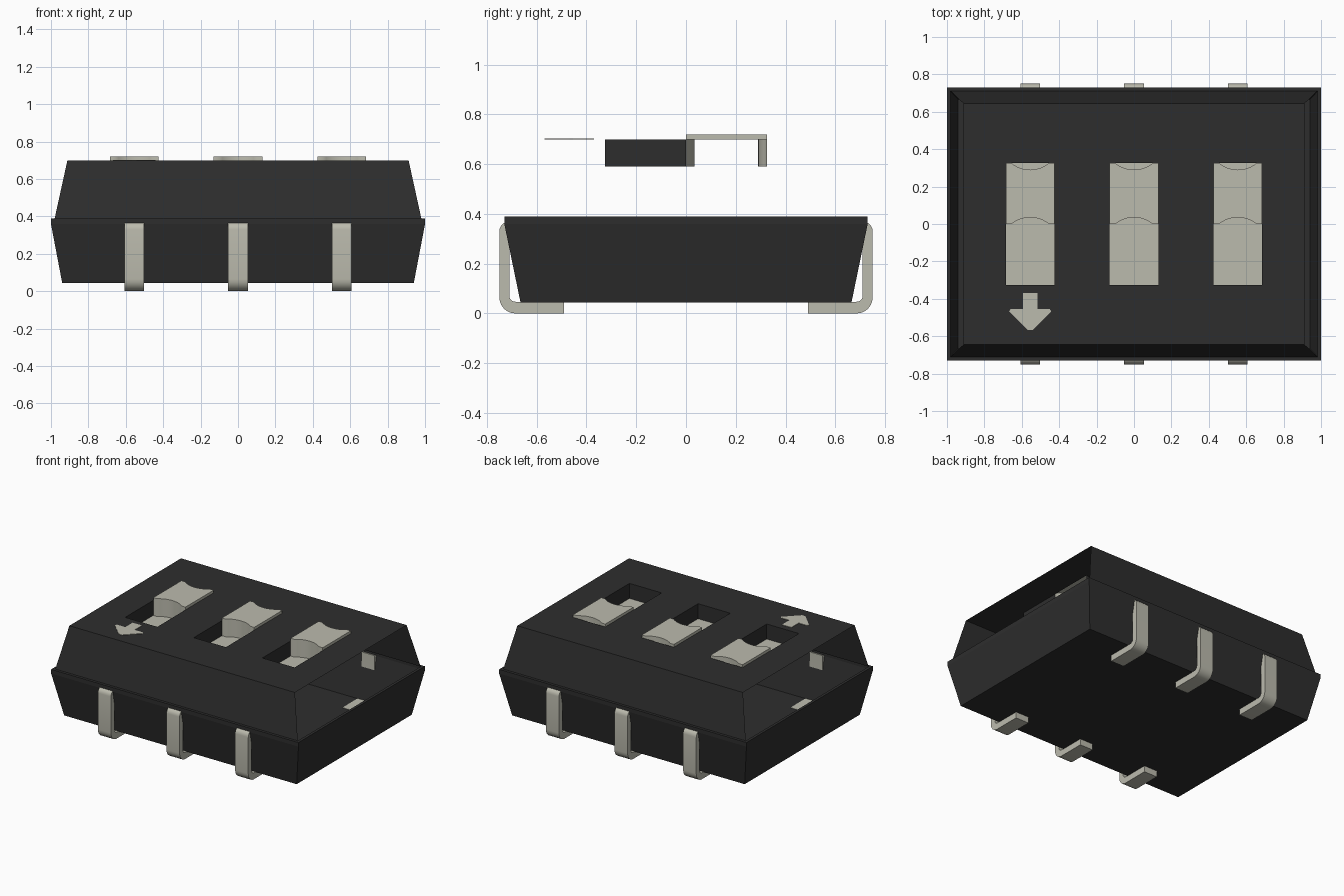
import bpy, bmesh, math

cube = bpy.data.objects.get("Cube")
if cube:
    bpy.data.objects.remove(cube, do_unlink=True)


def material(name, rgb):
    m = bpy.data.materials.new(name)
    m.use_nodes = True
    m.diffuse_color = (*rgb, 1)
    b = m.node_tree.nodes["Principled BSDF"]
    b.inputs["Base Color"].default_value = (*rgb, 1)
    b.inputs["Roughness"].default_value = 0.6
    return m


DARK = material("charcoal plastic", (0.027, 0.027, 0.027))
LIGHT = material("pale metal", (0.50, 0.495, 0.42))
CENTRES = (-0.555, 0.0, 0.555)
HALF_W, HALF_L = 0.13, 0.325          # switch opening
TOP, POCKET, RAISED = 0.70, 0.59, 0.72


def finish(bm, name, mat, smooth=False, recalc=False):
    bmesh.ops.remove_doubles(bm, verts=bm.verts, dist=1e-5)
    if recalc:
        bmesh.ops.recalc_face_normals(bm, faces=bm.faces)
    me = bpy.data.meshes.new(name)
    bm.to_mesh(me)
    bm.free()
    ob = bpy.data.objects.new(name, me)
    bpy.context.collection.objects.link(ob)
    me.materials.append(mat)
    if smooth:
        bpy.ops.object.select_all(action='DESELECT')
        ob.select_set(True)
        bpy.context.view_layer.objects.active = ob
        bpy.ops.object.shade_smooth_by_angle(angle=math.radians(35))
    return ob


def face(bm, pts):
    return bm.faces.new([bm.verts.new(p) for p in pts])


def ring(hx, hy, z):
    return [(-hx, -hy, z), (hx, -hy, z), (hx, hy, z), (-hx, hy, z)]


def wall(bm, a, b, z0, z1):
    face(bm, [(*a, z0), (*b, z0), (*b, z1), (*a, z1)])


def prism(bm, outline, axis_pts):
    """Solid between two placements of an outline."""
    a, b = [[f(p) for p in outline] for f in axis_pts]
    face(bm, a)
    face(bm, b[::-1])
    for i in range(len(a)):
        j = (i + 1) % len(a)
        face(bm, [a[i], b[i], b[j], a[j]])


# Lower tray: floor, flared walls, rim band and narrow ledge, open on top
bm = bmesh.new()
rings = [ring(0.94, 0.665, 0.045), ring(1.0, 0.73, 0.36),
         ring(1.0, 0.73, 0.39), ring(0.98, 0.71, 0.39)]
face(bm, rings[0][::-1])
for lo, hi in zip(rings, rings[1:]):
    for i in range(4):
        j = (i + 1) % 4
        face(bm, [lo[i], lo[j], hi[j], hi[i]])
finish(bm, "lower_tray", DARK)

# Upper cover: sloped front and back, open ends, top with three openings
bm = bmesh.new()
lo, hi = ring(0.98, 0.71, 0.39), ring(0.912, 0.645, TOP)
for i in (0, 2):
    face(bm, [lo[i], lo[i + 1], hi[i + 1], hi[i]] if i == 0
         else [lo[2], lo[3], hi[3], hi[2]])
xs = [-0.912] + [c + s * HALF_W for c in CENTRES for s in (-1, 1)] + [0.912]
ys = [-0.645, -HALF_L, HALF_L, 0.645]
for i in range(len(xs) - 1):
    for j in range(3):
        if j == 1 and i % 2 == 1:
            continue
        face(bm, [(xs[i], ys[j], TOP), (xs[i + 1], ys[j], TOP),
                  (xs[i + 1], ys[j + 1], TOP), (xs[i], ys[j + 1], TOP)])
# Recess walls in front of and behind each slider
for c in CENTRES:
    l, r = c - HALF_W, c + HALF_W
    wall(bm, (r, -HALF_L), (l, -HALF_L), POCKET, TOP)
    wall(bm, (l, -HALF_L), (l, 0), POCKET, TOP)
    wall(bm, (r, 0), (r, -HALF_L), POCKET, TOP)
    wall(bm, (l, HALF_L), (r, HALF_L), POCKET, TOP)
finish(bm, "upper_cover", DARK)


def scoop(c, y, dip):
    """Edge across a slider with a shallow circular scoop in the middle."""
    half, d, n = 0.10, abs(dip), 12
    rad = (half * half + d * d) / (2 * d)
    pts = [(c - HALF_W, y)]
    for i in range(n + 1):
        x = -half + 2 * half * i / n
        depth = math.sqrt(rad * rad - x * x) - (rad - d)
        pts.append((c + x, y + math.copysign(max(depth, 0), dip)))
    return pts + [(c + HALF_W, y)]


# Sliders: raised top with scooped ends, plus the recess floor
for name, c in zip(("right", "middle", "left"), CENTRES):
    bm = bmesh.new()
    l, r = c - HALF_W, c + HALF_W
    front, back = scoop(c, 0.0, 0.035), scoop(c, HALF_L, -0.035)
    for i in range(len(front) - 1):
        a, b, d, e = front[i], front[i + 1], back[i + 1], back[i]
        face(bm, [(*a, RAISED), (*b, RAISED), (*d, RAISED), (*e, RAISED)])
        wall(bm, a, b, POCKET, RAISED)
        wall(bm, d, e, POCKET, RAISED)
        face(bm, [(a[0], -HALF_L, POCKET), (b[0], -HALF_L, POCKET),
                  (*b, POCKET), (*a, POCKET)])
        if 0 < i < len(front) - 2:
            edge = [(*e, POCKET), (*d, POCKET), (b[0], HALF_L, POCKET), (a[0], HALF_L, POCKET)]
            pts = [p for k, p in enumerate(edge)
                   if all(math.dist(p, q) > 1e-5 for q in edge[:k])]
            face(bm, pts)
    wall(bm, (l, HALF_L), (l, 0), TOP, RAISED)
    wall(bm, (r, 0), (r, HALF_L), TOP, RAISED)
    finish(bm, name + "_slider", LIGHT, smooth=True)


def arc(cy, cz, rad, a0, a1, n=6):
    return [(cy + rad * math.cos(math.radians(a0 + (a1 - a0) * i / n)),
             cz + rad * math.sin(math.radians(a0 + (a1 - a0) * i / n)))
            for i in range(n + 1)]


# Bent terminals: foot under the tray, rounded heel and rounded top
profile = ([(0.49, 0.0)] + arc(0.685, 0.065, 0.065, -90, 0)
           + arc(0.71, 0.33, 0.04, 0, 90)
           + arc(0.685, 0.072, 0.025, 0, -90) + [(0.49, 0.047)])
for side, s in (("front", -1), ("back", 1)):
    for name, c in zip(("right", "middle", "left"), CENTRES):
        bm = bmesh.new()
        prism(bm, profile, (lambda p: (c - 0.053, s * p[0], p[1]),
                            lambda p: (c + 0.053, s * p[0], p[1])))
        finish(bm, f"{side}_{name}_terminal", LIGHT, smooth=True, recalc=True)

# Direction arrow on the cover
half = [(0.038, -0.37), (0.038, -0.455), (0.105, -0.455), (0.113, -0.468), (0.013, -0.568)]
outline = half + [(-x, y) for x, y in reversed(half)]
bm = bmesh.new()
prism(bm, outline, (lambda p: (p[0] - 0.555, p[1], TOP),
                    lambda p: (p[0] - 0.555, p[1], TOP + 0.003)))
finish(bm, "direction_arrow", LIGHT, recalc=True)
